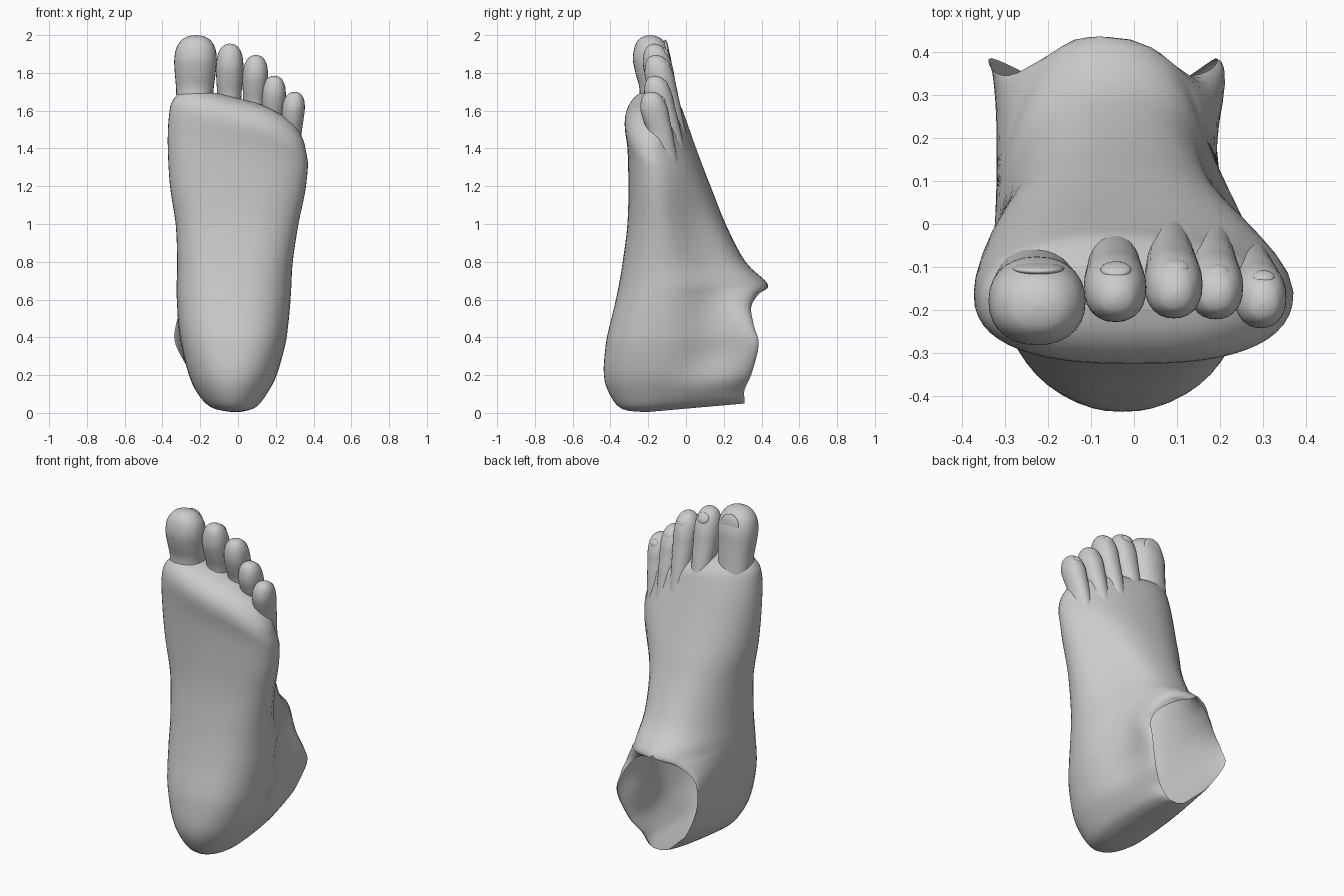
import bpy, bmesh, math
from mathutils import Matrix

if "Cube" in bpy.data.objects:
    bpy.data.objects.remove(bpy.data.objects["Cube"])

def resample(rows, steps):
    """Catmull-Rom interpolation through key rows."""
    out = []
    for i in range(len(rows) - 1):
        a, b, c, d = (rows[max(0, i - 1)], rows[i], rows[i + 1], rows[min(len(rows) - 1, i + 2)])
        for s in range(steps):
            t = s / steps
            out.append([0.5 * (2*q + (r - p)*t + (2*p - 5*q + 4*r - s2)*t*t + (3*q - p - 3*r + s2)*t**3)
                        for p, q, r, s2 in zip(a, b, c, d)])
    out.append(list(rows[-1]))
    return out

def arc(n, a0, a1, count):
    """Superellipse points from angle a0 to a1."""
    pts = []
    for i in range(count + 1):
        a = a0 + (a1 - a0) * i / count
        c, s = math.cos(a), math.sin(a)
        pts.append((math.copysign(abs(c) ** (2 / n), c), math.copysign(abs(s) ** (2 / n), s)))
    return pts

def smooth(a, b, v):
    u = min(1, max(0, (v - a) / (b - a)))
    return u * u * (3 - 2 * u)

def finish(name, bm):
    bmesh.ops.remove_doubles(bm, verts=bm.verts, dist=0.0008)
    bmesh.ops.recalc_face_normals(bm, faces=bm.faces)
    me = bpy.data.meshes.new(name)
    bm.to_mesh(me)
    bm.free()
    for p in me.polygons:
        p.use_smooth = True
    ob = bpy.data.objects.new(name, me)
    bpy.context.collection.objects.link(ob)
    return ob

def loft(bm, rings, closed):
    vs = [[bm.verts.new(p) for p in r] for r in rings]
    n = len(vs[0])
    for a, b in zip(vs, vs[1:]):
        for i in range(n if closed else n - 1):
            j = (i + 1) % n
            bm.faces.new((a[i], a[j], b[j], b[i]))
    return vs

# Foot sections: z, left, right, widest y, sole y, rim left x, rim right x, rim y
# (below the instep the section is an open C, its two ends forming the ankle rim)
SECTIONS = [
    (.005, -.06, .035, -.12, -.21, -.05, .00, .31),
    (.03, -.15, .10, -.12, -.335, -.10, .03, .31),
    (.10, -.215, .155, -.10, -.40, -.16, .07, .31),
    (.20, -.26, .205, -.10, -.435, -.24, .13, .345),
    (.36, -.30, .25, -.08, -.425, -.33, .19, .385),
    (.46, -.315, .265, -.08, -.405, -.33, .18, .36),
    (.56, -.322, .275, -.08, -.38, -.29, .12, .345),
    (.63, -.325, .28, -.08, -.365, -.20, .03, .385),
    (.68, -.325, .283, -.08, -.355, -.08, -.08, .435),
    (.80, -.322, .29, -.10, -.335, -.07, -.07, .315),
    (1.0, -.33, .32, -.12, -.31, -.07, -.07, .21),
    (1.2, -.36, .36, -.14, -.305, -.08, -.08, .13),
    (1.4, -.372, .37, -.16, -.31, -.08, -.08, .05),
    (1.53, -.365, .36, -.17, -.325, -.08, -.08, .00),
    (1.60, -.345, .34, -.17, -.305, -.06, -.06, -.03),
    (1.645, -.28, .28, -.165, -.255, -.03, -.03, -.08),
    (1.665, -.10, .10, -.16, -.19, -.01, -.01, -.13),
]

def foot_ring(z, xl, xr, yw, yf, rl, rr, ry):
    if rl > rr or z > .679:
        rl = rr = (rl + rr) / 2
    cx, hw = (xl + xr) / 2, (xr - xl) / 2
    # hollow the outer flank so the ankle is slimmer than the sole
    g = .06 * smooth(.1, .35, z) * (1 - .8 * smooth(.9, 1.4, z))
    pts = [(rl + (rl - xl) * c, yw + (ry - yw) * s)
           for c, s in arc(2, math.pi / 2, math.pi, 10)]
    pts += [(cx + hw * c, yw + (yw - yf) * s)
            for c, s in arc(2.1 + .4 * smooth(.05, .4, z), math.pi, 2 * math.pi, 26)][1:]
    pts += [(rr + (xr - rr) * c - g * abs(math.sin(math.pi * s)) ** 1.5, yw + (ry - yw) * s)
            for c, s in arc(2, 0, math.pi / 2, 10)][1:]
    heel = .09 * max(0, 1 - z / .2)
    ball = smooth(1.2, 1.6, z)
    return [(x, y, max(0, z + heel * (y + .2) - ball *
             (.25 * x + max(0, x - .1) ** 2 + 1.5 * min(0, x + .2) ** 2))) for x, y in pts]

# Foot body with open ankle
bm = bmesh.new()
vs = loft(bm, [foot_ring(*r) for r in resample(SECTIONS, 4)], False)
for ring in (vs[0], vs[-1]):
    n = len(ring)
    for i in range(n // 2 - 1):
        bm.faces.new((ring[i], ring[i + 1], ring[n - 2 - i], ring[n - 1 - i]))
finish("foot_body", bm)

# Toe profile: fraction of length, width scale, depth scale, backward shift at the neck
TOE = [(0, .8, 1, 0), (.3, .85, .92, .005), (.5, .88, .84, .012), (.65, .96, .92, .004),
       (.78, 1, .98, 0), (.89, .9, .86, 0), (.96, .64, .62, 0), (.99, .34, .32, 0), (1, .02, .02, 0)]

def toe(name, x0, x1, w, z0, z1, y0, y1, d0, d1, nail):
    rings = []
    for t, ws, ds, dy in resample(TOE, 4):
        cx, cy, d = x0 + (x1 - x0) * t, y0 + (y1 - y0) * t + dy, d0 + (d1 - d0) * t
        rings.append([(cx + w / 2 * ws * c, cy + d / 2 * ds * s, z0 + (z1 - z0) * t)
                      for c, s in arc(2.2, 0, 2 * math.pi, 28)[:-1]])
    bm = bmesh.new()
    vs = loft(bm, rings, True)
    bm.faces.new(vs[-1])
    finish(name, bm)
    # Toenail: thin rounded plate on the upper side of the tip
    nw, nh, ny, nz, tilt = nail
    bm = bmesh.new()
    bmesh.ops.create_uvsphere(bm, u_segments=20, v_segments=10, radius=1)
    m = (Matrix.Translation((x1, ny, nz)) @ Matrix.Rotation(math.radians(tilt), 4, 'X')
         @ Matrix.Diagonal((nw, .014, nh, 1)))
    bmesh.ops.transform(bm, matrix=m, verts=bm.verts)
    finish(name + "_nail", bm)

toe("big_toe", -.235, -.222, .225, 1.42, 2.0, -.145, -.19, .23, .20, (.06, .062, -.104, 1.915, 6))
toe("second_toe", -.05, -.042, .145, 1.40, 1.955, -.08, -.168, .19, .15, (.036, .032, -.106, 1.905, 28))
toe("third_toe", .08, .095, .135, 1.38, 1.895, -.07, -.16, .19, .15, (.033, .03, -.10, 1.845, 28))
toe("fourth_toe", .18, .192, .128, 1.32, 1.785, -.08, -.165, .19, .14, (.03, .027, -.11, 1.74, 28))
toe("little_toe", .27, .3, .12, 1.28, 1.70, -.12, -.182, .18, .14, (.027, .024, -.124, 1.655, 28))
